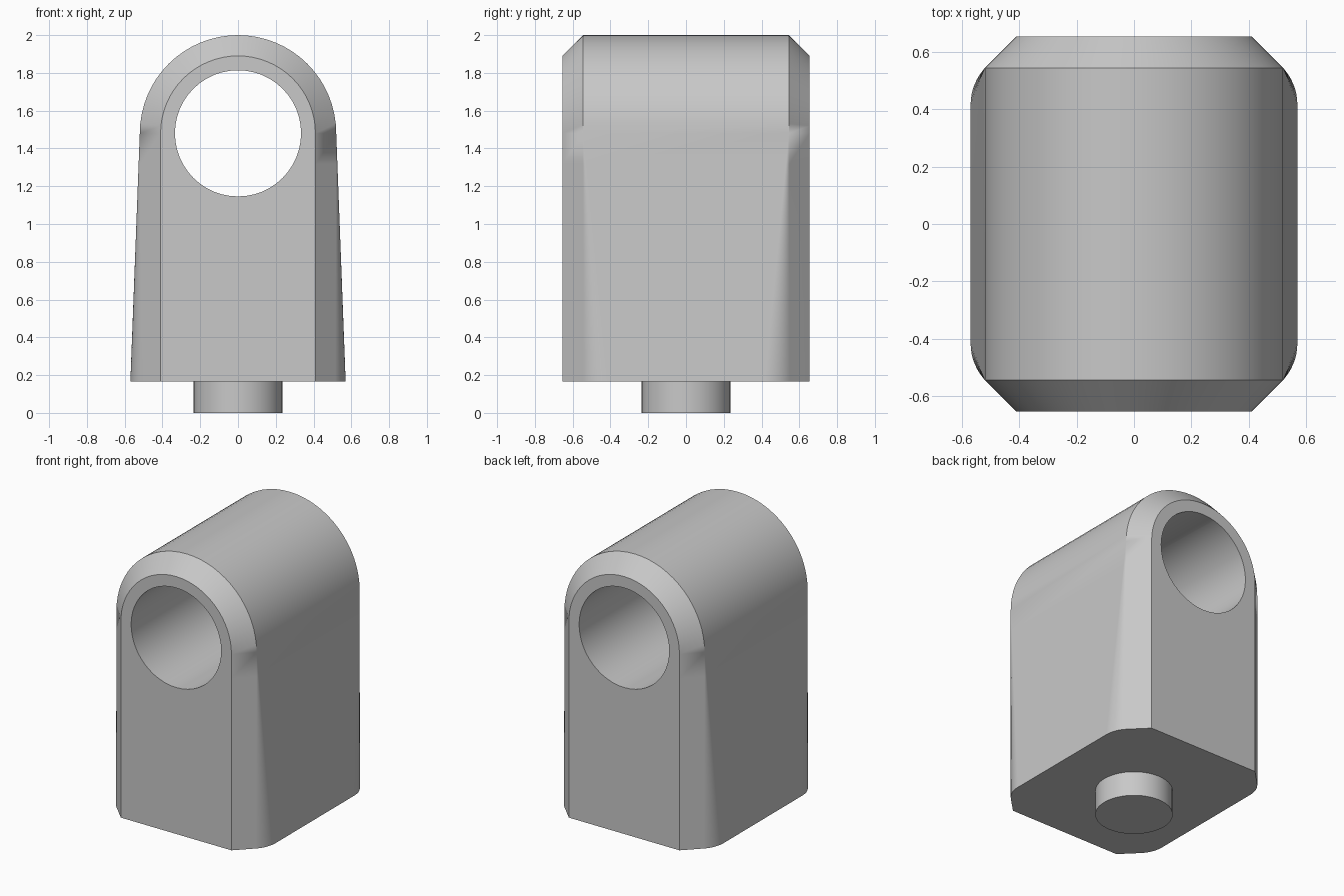
import bpy, bmesh
from math import sin, cos, tan, pi, radians

if "Cube" in bpy.data.objects:
    bpy.data.objects.remove(bpy.data.objects["Cube"])

BASE, EYE_Z = 0.165, 1.48          # underside and bore centre heights
TOP_W, BASE_W, FACE_W = 0.52, 0.57, 0.41
DEPTH, HOLE_R, PIN_R = 0.655, 0.334, 0.235
FILLET, STEPS = 0.19, 8

grey = bpy.data.materials.new("plain_grey")
grey.use_nodes = True
colour = (0.58, 0.58, 0.58, 1)
grey.diffuse_color = colour
grey.node_tree.nodes["Principled BSDF"].inputs["Base Color"].default_value = colour


def finish(obj):
    obj.data.materials.clear()
    obj.data.materials.append(grey)
    bpy.ops.object.select_all(action="DESELECT")
    obj.select_set(True)
    bpy.context.view_layer.objects.active = obj
    bpy.ops.object.shade_smooth_by_angle(angle=radians(30))


def cylinder(name, radius, depth, location, rotation=(0, 0, 0)):
    bpy.ops.mesh.primitive_cylinder_add(vertices=48, radius=radius, depth=depth,
                                        location=location, rotation=rotation)
    obj = bpy.context.object
    obj.name = name
    return obj


def section(z):
    """Half-width and y points: chamfer, then a fillet that grows downwards."""
    low = max(0, (EYE_Z - z) / (EYE_Z - BASE))
    w = TOP_W + (BASE_W - TOP_W) * low
    r = FILLET * low
    y = FACE_W + DEPTH - w - r * tan(pi / 8)
    pts = [(FACE_W, -DEPTH)]
    for i in range(STEPS + 1):
        a = pi / 4 * (1 - i / STEPS)
        pts.append((w - r + r * cos(a), -y - r * sin(a)))
    return pts + [(x, -yy) for x, yy in reversed(pts)]


# Body: sections swept up one side, over the arch and down the other
bm = bmesh.new()
heights = [BASE + (EYE_Z - BASE) * i / 8 for i in range(9)]
rings = [[(x, y, z) for x, y in section(z)] for z in heights]
for i in range(1, 32):
    a = pi * i / 32
    rings.append([(x * cos(a), y, EYE_Z + x * sin(a)) for x, y in section(EYE_Z)])
rings += [[(-x, y, z) for x, y in section(z)] for z in reversed(heights)]
grid = [[bm.verts.new(p) for p in ring] for ring in rings]
for a, b in zip(grid, grid[1:]):
    for j in range(len(a) - 1):
        bm.faces.new((a[j], a[j + 1], b[j + 1], b[j]))
bm.faces.new([ring[0] for ring in grid])
bm.faces.new([ring[-1] for ring in grid])
bm.faces.new(grid[0] + grid[-1][::-1])
bmesh.ops.remove_doubles(bm, verts=bm.verts, dist=0.0001)
bmesh.ops.recalc_face_normals(bm, faces=bm.faces)
mesh = bpy.data.meshes.new("body")
bm.to_mesh(mesh)
bm.free()
body = bpy.data.objects.new("body", mesh)
bpy.context.collection.objects.link(body)

# Round bore through the body
cutter = cylinder("bore_cutter", HOLE_R, 2, (0, 0, EYE_Z), (pi / 2, 0, 0))
cutter.hide_render = True
bore = body.modifiers.new("bore", "BOOLEAN")
bore.operation, bore.solver, bore.object = "DIFFERENCE", "EXACT", cutter
bpy.context.view_layer.objects.active = body
bpy.ops.object.modifier_apply(modifier="bore")
bpy.data.objects.remove(cutter)
finish(body)
normals = body.modifiers.new("even_shading", "WEIGHTED_NORMAL")
normals.keep_sharp = True

# Pin under the base
finish(cylinder("base_pin", PIN_R, BASE, (0, 0, BASE / 2)))
